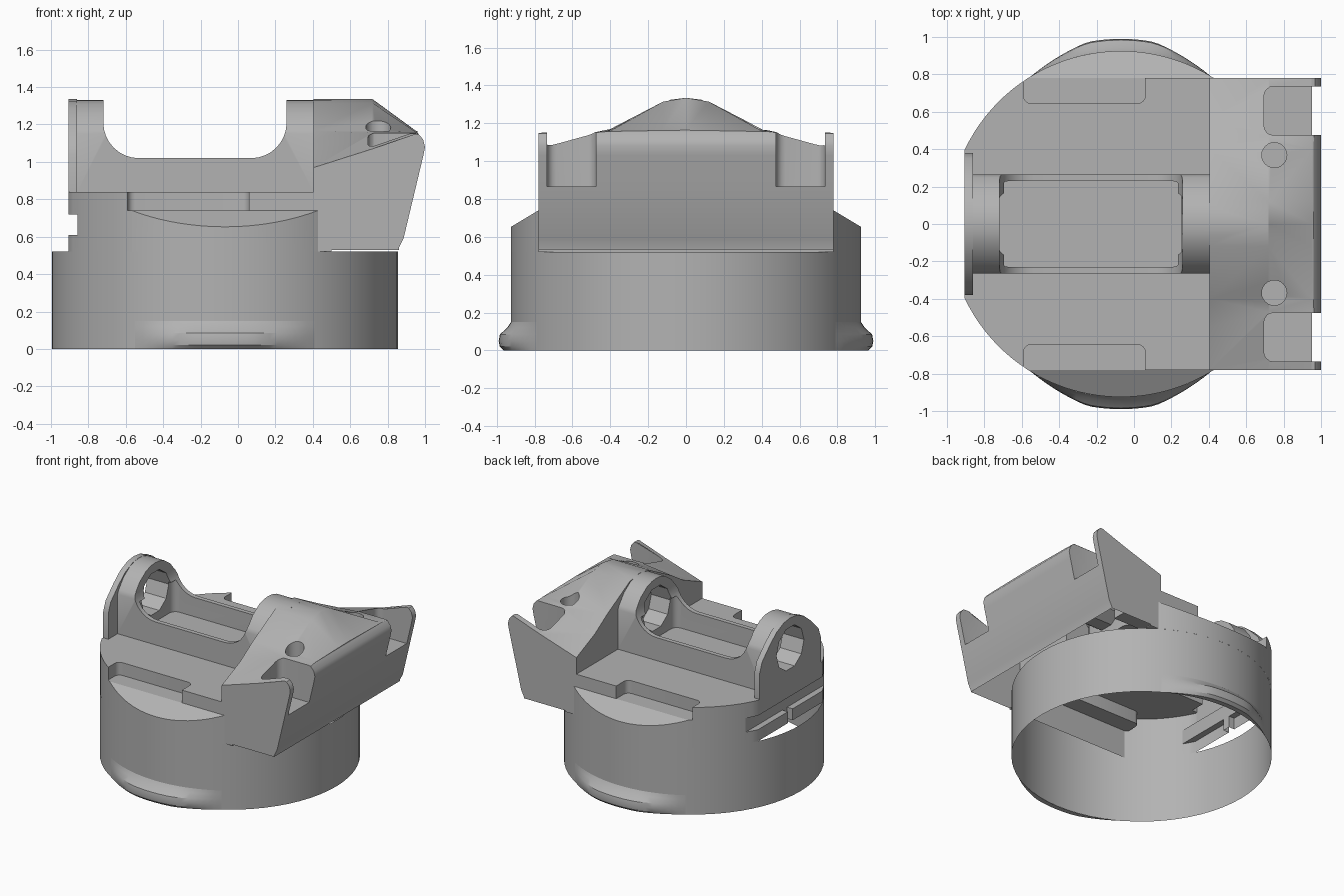
import bpy, bmesh, math
from mathutils import Vector

if "Cube" in bpy.data.objects:
    bpy.data.objects.remove(bpy.data.objects["Cube"], do_unlink=True)

grey = bpy.data.materials.new("plain grey")
grey.use_nodes = True
colour = (0.45, 0.45, 0.45, 1)
grey.diffuse_color = colour
grey.node_tree.nodes["Principled BSDF"].inputs["Base Color"].default_value = colour

CX, R, HALF = -0.07, 0.925, 0.78   # ring centre, ring radius, body half width


def finish(name, bm):
    bmesh.ops.recalc_face_normals(bm, faces=bm.faces[:])
    mesh = bpy.data.meshes.new(name)
    bm.to_mesh(mesh)
    bm.free()
    mesh.materials.append(grey)
    ob = bpy.data.objects.new(name, mesh)
    bpy.context.collection.objects.link(ob)
    return ob


def loft(name, rings):
    """Skin a row of closed rings and cap both ends."""
    bm = bmesh.new()
    rows = [[bm.verts.new(p) for p in ring] for ring in rings]
    n = len(rows[0])
    for a, b in zip(rows, rows[1:]):
        for i in range(n):
            j = (i + 1) % n
            bm.faces.new((a[i], a[j], b[j], b[i]))
    bm.faces.new(rows[0])
    bm.faces.new(rows[-1])
    return finish(name, bm)


def prism(name, pts, axis, lo, hi):
    place = {"x": lambda p, t: (t, p[0], p[1]),
             "y": lambda p, t: (p[0], t, p[1]),
             "z": lambda p, t: (p[0], p[1], t)}[axis]
    return loft(name, [[place(p, t) for p in pts] for t in (lo, hi)])


def arc(cx, cy, r, a0, a1, n):
    return [(cx + r * math.cos(math.radians(a0 + (a1 - a0) * i / n)),
             cy + r * math.sin(math.radians(a0 + (a1 - a0) * i / n))) for i in range(n + 1)]


def rounded(x0, x1, y0, y1, r):
    return (arc(x1 - r, y1 - r, r, 0, 90, 4) + arc(x0 + r, y1 - r, r, 90, 180, 4)
            + arc(x0 + r, y0 + r, r, 180, 270, 4) + arc(x1 - r, y0 + r, r, 270, 360, 4))


def combine(ob, other, op):
    mod = ob.modifiers.new("cut", "BOOLEAN")
    mod.operation, mod.object, mod.solver = op, other, "EXACT"
    dg = bpy.context.evaluated_depsgraph_get()
    dg.update()
    mesh = bpy.data.meshes.new_from_object(ob.evaluated_get(dg))
    ob.modifiers.clear()
    ob.data = mesh
    bpy.data.objects.remove(other, do_unlink=True)


def mirror_pts(half):
    return half + [(-y, z) for y, z in reversed(half) if y > 0]


# Platform: circle trimmed flat on three sides
side = math.degrees(math.asin(HALF / R))
end = math.degrees(math.acos((-0.905 - CX) / R))
left_arc = arc(CX, 0, R, 180 - side, end, 10)
outline = [(0.5, HALF)] + left_arc + [(x, -y) for x, y in reversed(left_arc)] + [(0.5, -HALF)]
body = prism("upper_body", outline, "z", 0.52, 0.84)

# Head: bell shaped sections that flatten toward the nose
sections = [
    (0.405, [(0.78, 0.97), (0.55, 1.07), (0.4, 1.165), (0.12, 1.315), (0, 1.335)]),
    (0.72, [(0.78, 1.07), (0.47, 1.155), (0.4, 1.17), (0.12, 1.315), (0, 1.335)]),
    (0.95, [(0.78, 1.15), (0.47, 1.155), (0.4, 1.16), (0.12, 1.165), (0, 1.167)]),
    (1.05, [(0.78, 1.13), (0.47, 1.13), (0.4, 1.13), (0.12, 1.13), (0, 1.13)])]
head = loft("head", [[(x, y, z) for y, z in mirror_pts([(HALF, 0.53)] + top)] for x, top in sections])
nose = [(0.3, 0.4), (0.86, 0.4), (0.86, 0.54), (0.885, 0.59), (0.99, 1.03), (1, 1.08),
        (0.99, 1.12), (0.96, 1.155), (0.9, 1.5), (0.3, 1.5)]
combine(head, prism("nose_trim", nose, "y", -1, 1), "INTERSECT")
combine(body, head, "UNION")

# Cradle: saddle profile trimmed by an arch
saddle = ([(-0.905, 0.7), (0.5, 0.7), (0.5, 1.4), (0.26, 1.4)]
          + arc(0.07, 1.21, 0.19, 0, -90, 8) + arc(-0.53, 1.21, 0.19, -90, -180, 8)
          + [(-0.72, 1.4), (-0.905, 1.4)])
cradle = prism("cradle", saddle, "y", -0.265, 0.265)
arch = mirror_pts([(0.3, 0.6), (0.3, 1.08), (0.25, 1.18), (0.19, 1.255),
                   (0.11, 1.31), (0.05, 1.328), (0, 1.332)])
combine(cradle, prism("arch_trim", arch, "x", -1, 0.6), "INTERSECT")
combine(body, cradle, "UNION")

# End flange
flange = mirror_pts([(0.38, 0.75), (0.38, 1.04), (0.35, 1.12), (0.25, 1.22),
                     (0.17, 1.285), (0.08, 1.325), (0, 1.335)])
combine(body, prism("flange", flange, "x", -0.905, -0.86), "UNION")

# Cuts: well, axle holes, deck recesses, end slot, nose notches, round sockets
cuts = [prism("well", rounded(-0.72, 0.255, -0.23, 0.23, 0.05), "z", 0.87, 1.12),
        prism("axle_hole", arc(0, 1.1, 0.17, 0, 324, 9), "x", -1.2, 0.42),
        prism("end_slot", [(-0.6, 0.61), (0.6, 0.61), (0.6, 0.72), (-0.6, 0.72)], "x", -1.1, -0.857),
        prism("lip_gap", [(-0.03, 0.4), (0.03, 0.4), (0.03, 0.65), (-0.03, 0.65)], "x", -1.1, -0.857)]
for s in (1, -1):
    y0, y1 = sorted((s * 0.645, s * 0.95))
    cuts.append(prism("deck_recess", rounded(-0.59, 0.06, y0, y1, 0.04), "z", 0.74, 0.95))
    y0, y1 = sorted((s * 0.475, s * 0.735))
    cuts.append(prism("nose_notch", rounded(0.695, 1.2, y0, y1, 0.05), "z", 0.865, 1.5))
    cuts.append(prism("socket", arc(0.75, s * 0.368, 0.067, 0, 345, 23), "z", 1.08, 1.5))
for cutter in cuts:
    combine(body, cutter, "DIFFERENCE")

# Open the underside so the body is a hollow shell
bm = bmesh.new()
bm.from_mesh(body.data)
under = [f for f in bm.faces if f.normal.z < -0.9 and f.calc_center_median().z < 0.545]
bmesh.ops.delete(bm, geom=under, context="FACES")
bm.to_mesh(body.data)
bm.free()

# Base ring: open thin wall
bm = bmesh.new()
circle = arc(CX, 0, R, 0, 360, 64)[:-1]
low = [bm.verts.new((x, y, 0)) for x, y in circle]
high = [bm.verts.new((x, y, 0.52)) for x, y in circle]
for i in range(64):
    j = (i + 1) % 64
    bm.faces.new((low[i], low[j], high[j], high[i]))
ring = finish("base_ring", bm)

parts = [body, ring]
for s, tag in ((1, "back"), (-1, "front")):
    # Side lobe: raised wall with a sloping roof
    bm = bmesh.new()
    edge = arc(CX, 0, R, side, 180 - side, 24)
    low = [bm.verts.new((x, s * y, 0.52)) for x, y in edge]
    high = [bm.verts.new((x, s * y, 0.74 - (y - HALF) * 0.6)) for x, y in edge]
    for i in range(24):
        bm.faces.new((low[i], low[i + 1], high[i + 1], high[i]))
    bm.faces.new(high)
    parts.append(finish(tag + "_lobe", bm))

    # Finger lip flaring from the foot of the wall
    bm = bmesh.new()
    rows = []
    for z, grow in ((0, 0), (0, 0.6), (0.02, 0.92), (0.05, 1), (0.085, 0.9), (0.12, 0.3), (0.15, 0)):
        row = []
        for i in range(25):
            dx = -0.48 + 0.04 * i
            y = math.sqrt(R * R - dx * dx)
            flare = 0.065 * min(1, max(0, (0.48 - abs(dx)) / 0.3))
            row.append(bm.verts.new((CX + dx, s * (y + flare * grow), z)))
        rows.append(row)
    for a, b in zip(rows, rows[1:]):
        for i in range(24):
            bm.faces.new((a[i], a[i + 1], b[i + 1], b[i]))
    bmesh.ops.remove_doubles(bm, verts=bm.verts[:], dist=0.0005)
    parts.append(finish(tag + "_lip", bm))

bpy.ops.object.select_all(action="DESELECT")
for ob in parts:
    ob.select_set(True)
bpy.context.view_layer.objects.active = body
bpy.ops.object.shade_smooth_by_angle(angle=math.radians(28))
